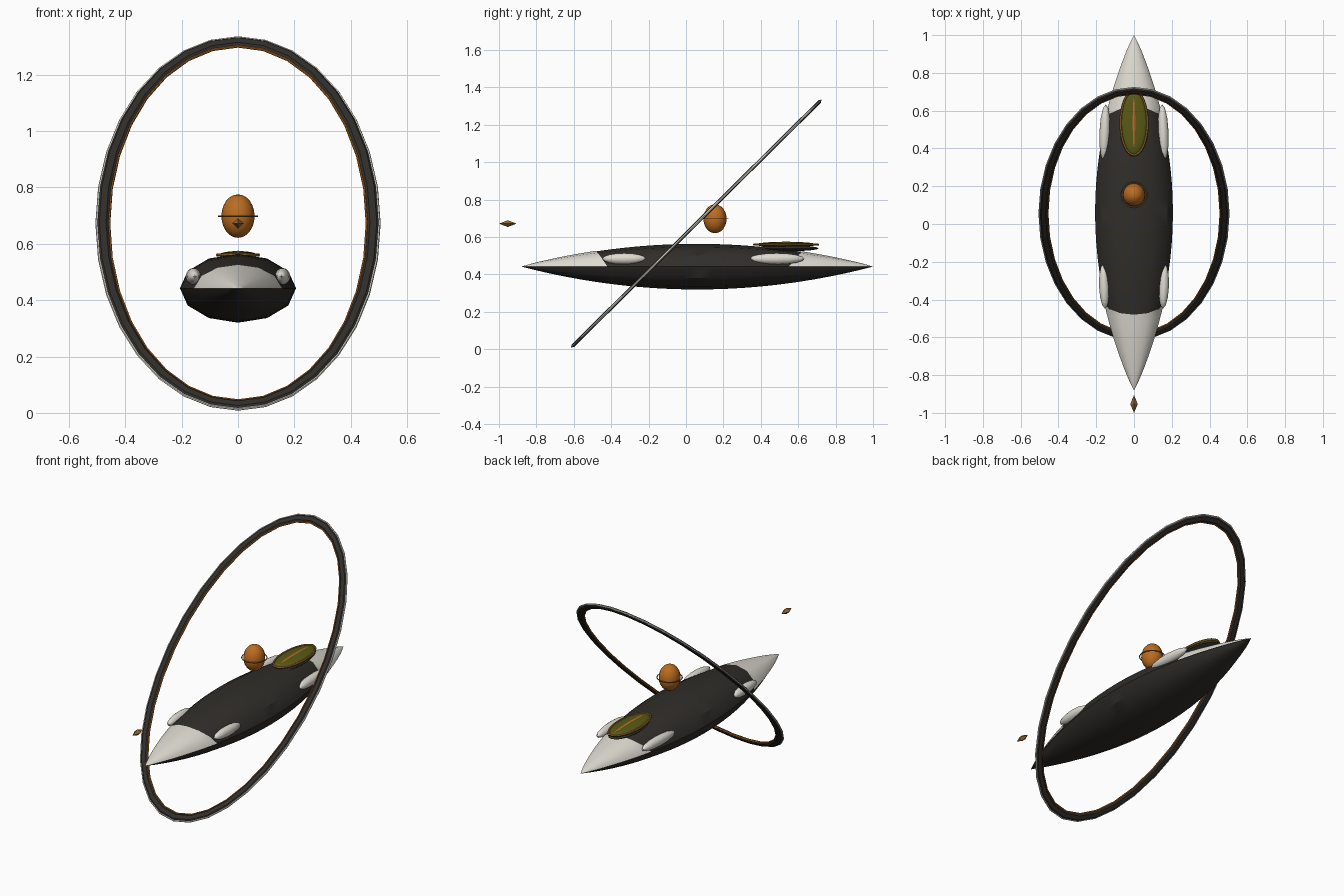
import bpy, bmesh
from math import sin, cos, pi, radians
from mathutils import Vector, Matrix

if "Cube" in bpy.data.objects:
    bpy.data.objects.remove(bpy.data.objects["Cube"])


def material(name, rgb):
    m = bpy.data.materials.new(name)
    m.diffuse_color = (*rgb, 1)
    m.use_nodes = True
    m.node_tree.nodes["Principled BSDF"].inputs["Base Color"].default_value = m.diffuse_color
    return m


DARK = material("dark", (0.03, 0.027, 0.023))
PALE = material("pale", (0.72, 0.70, 0.63))
AMBER = material("amber", (0.50, 0.15, 0.015))
BRONZE = material("bronze", (0.30, 0.14, 0.03))
GLASS = material("glass", (0.10, 0.10, 0.008))


def finish(bm, name, mats, angle=35):
    bmesh.ops.recalc_face_normals(bm, faces=bm.faces)
    me = bpy.data.meshes.new(name)
    bm.to_mesh(me)
    bm.free()
    ob = bpy.data.objects.new(name, me)
    bpy.context.collection.objects.link(ob)
    for m in mats:
        me.materials.append(m)
    if angle:
        bpy.ops.object.select_all(action='DESELECT')
        bpy.context.view_layer.objects.active = ob
        ob.select_set(True)
        bpy.ops.object.shade_smooth_by_angle(angle=radians(angle))
    return ob


def grid(bm, rows, close_u=False, close_v=False):
    """Skin a list of vertex rows with quads."""
    vs = [[bm.verts.new(p) for p in r] for r in rows]
    nu, nv = len(vs), len(vs[0])
    for i in range(nu if close_u else nu - 1):
        for j in range(nv if close_v else nv - 1):
            k, l = (i + 1) % nu, (j + 1) % nv
            bm.faces.new((vs[i][j], vs[k][j], vs[k][l], vs[i][l]))
    bmesh.ops.remove_doubles(bm, verts=bm.verts, dist=1e-5)


def hull_point(y, a, grow=0.0):
    """Point on the spindle hull at length y and section angle a."""
    s = max(0, 1 - ((y - 0.06) / 0.94) ** 2)
    k = s + grow * min(1, s * 8)
    return Vector((0.206 * k * cos(a), y, 0.442 + 0.122 * k * sin(a)))


def ellipsoid(name, loc, radii, mat, seg=16, rings=10, tilt=0):
    bm = bmesh.new()
    bmesh.ops.create_uvsphere(bm, u_segments=seg, v_segments=rings, radius=1)
    m = Matrix.Translation(loc) @ Matrix.Rotation(tilt, 4, 'Z') @ Matrix.Diagonal((*radii, 1))
    bmesh.ops.transform(bm, matrix=m, verts=bm.verts)
    return finish(bm, name, [mat], 50)


def hoop(name, loc, rx, ry, w, t, mat, seg=32, sides=6, tilt=0, angle=25):
    """Elliptical ring: w is half width in its plane, t half thickness."""
    bm = bmesh.new()
    rows = []
    for i in range(seg):
        a = 2 * pi * i / seg
        rows.append([((rx + w * cos(b)) * cos(a), (ry + w * cos(b)) * sin(a), t * sin(b))
                     for b in (2 * pi * j / sides for j in range(sides))])
    grid(bm, rows, True, True)
    m = Matrix.Translation(loc) @ Matrix.Rotation(tilt, 4, 'X')
    bmesh.ops.transform(bm, matrix=m, verts=bm.verts)
    return finish(bm, name, [mat], angle)


# Dark spindle hull
bm = bmesh.new()
grid(bm, [[hull_point(-0.88 + 1.88 * i / 24, 2 * pi * j / 12) for j in range(12)]
          for i in range(25)], close_v=True)
finish(bm, "hull", [DARK])

# Pale shells over the upper half of each end
for name, y0, dy, tip in (("front_shell", -0.42, -0.06, -0.882), ("rear_shell", 0.55, 0.07, 1.0)):
    bm = bmesh.new()
    rows = []
    for i in range(11):
        row = []
        for j in range(7):
            a = pi * j / 6
            start = y0 + dy * sin(a)
            row.append(hull_point(start + (tip - start) * i / 10, a, 0.025))
        rows.append(row)
    grid(bm, rows)
    finish(bm, name, [PALE])

# Side pods, mirrored in pairs
for side, sx in (("left", -1), ("right", 1)):
    ellipsoid(f"front_pod_{side}", (sx * 0.158, -0.33, 0.484), (0.027, 0.118, 0.03), PALE, 12, 8, -sx * 0.04)
    ellipsoid(f"rear_pod_{side}", (sx * 0.155, 0.485, 0.484), (0.028, 0.148, 0.03), PALE, 12, 8, sx * 0.04)

# Canopy: dark base, bronze rim, glass with an amber stripe
ellipsoid("canopy_base", (0, 0.54, 0.54), (0.072, 0.17, 0.016), DARK, 24, 8)
hoop("canopy_rim", (0, 0.535, 0.560), 0.071, 0.17, 0.007, 0.007, BRONZE)
ellipsoid("canopy_glass", (0, 0.535, 0.560), (0.068, 0.166, 0.014), GLASS, 24, 10)
ellipsoid("canopy_stripe", (0, 0.535, 0.561), (0.016, 0.16, 0.0145), AMBER, 12, 8)

# Floating orb with its thin girdle
ellipsoid("orb", (0, 0.155, 0.698), (0.059, 0.062, 0.077), AMBER, 16, 12)
hoop("orb_girdle", (0, 0.155, 0.698), 0.069, 0.069, 0.003, 0.003, BRONZE, 24)

# Large tilted ring with pale outer edge and amber inner edge
centre, tilt = (0, 0.055, 0.672), radians(44.7)
hoop("great_ring", centre, 0.480, 0.916, 0.024, 0.011, DARK, tilt=tilt)
hoop("ring_outer_edge", centre, 0.501, 0.937, 0.005, 0.005, PALE, tilt=tilt)
hoop("ring_inner_edge", centre, 0.457, 0.893, 0.004, 0.005, AMBER, tilt=tilt)

# Small drifting crystal ahead of the nose
bm = bmesh.new()
tips = [bm.verts.new((0, -0.953 + s * 0.047, 0.672)) for s in (-1, 1)]
belt = [bm.verts.new((0.02 * cos(a), -0.953, 0.672 + 0.018 * sin(a))) for a in (0, pi / 2, pi, 3 * pi / 2)]
for i in range(4):
    for t in tips:
        bm.faces.new((t, belt[i], belt[(i + 1) % 4]))
finish(bm, "crystal", [BRONZE], 0)
